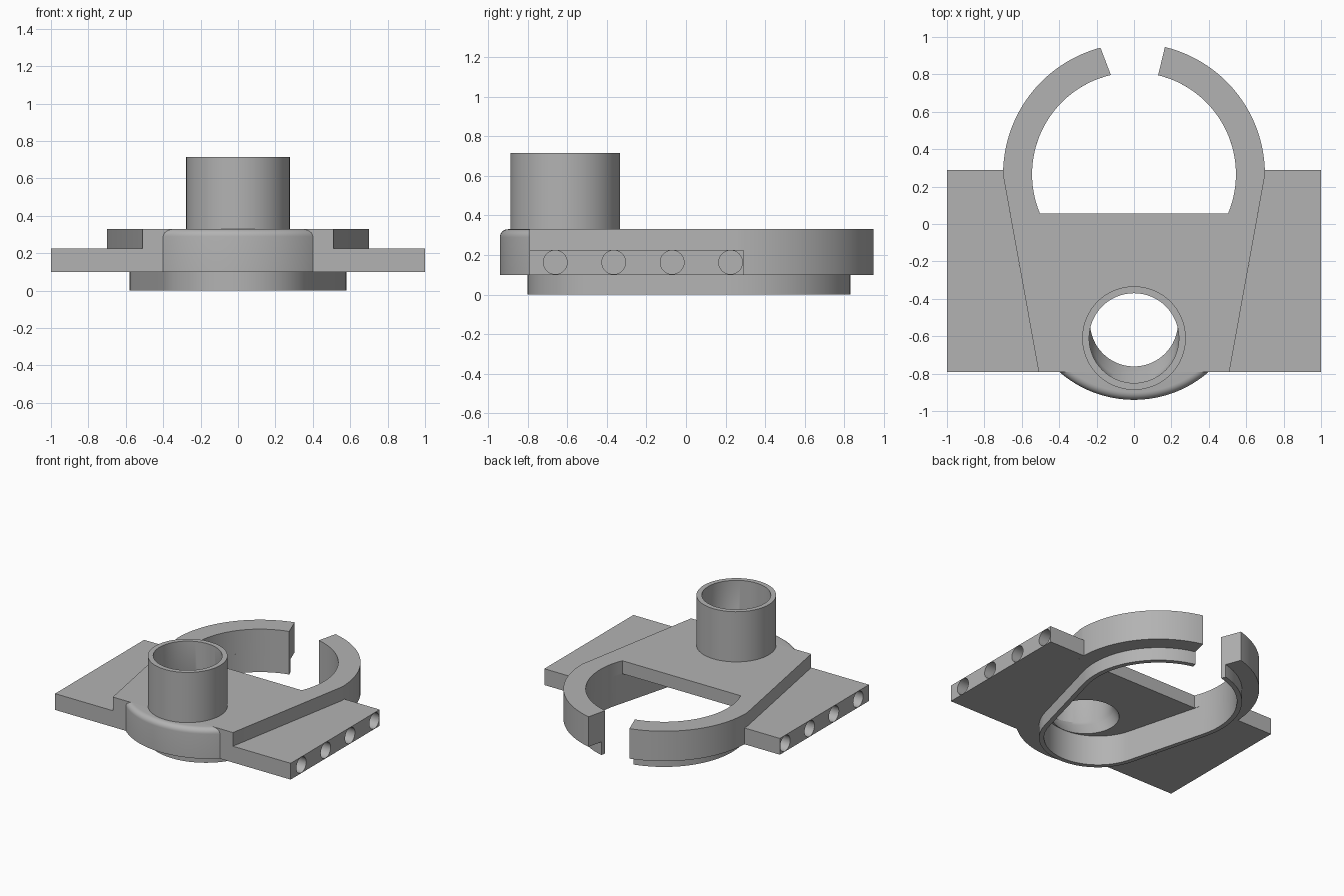
import bpy, bmesh
from math import sin, cos, sqrt, asin, acos, pi, radians

cube = bpy.data.objects.get("Cube")
if cube:
    bpy.data.objects.remove(cube, do_unlink=True)

grey = bpy.data.materials.new("plain grey")
grey.use_nodes = True
grey.diffuse_color = (0.45, 0.45, 0.45, 1)
grey.node_tree.nodes["Principled BSDF"].inputs["Base Color"].default_value = (0.45, 0.45, 0.45, 1)

BOTTOM, WING_TOP, DECK = 0.10, 0.225, 0.33
RING_Y, FRONT_Y, TUBE_Y = 0.266, -0.39, -0.61
FRONT_EDGE, WING_BACK = -0.79, 0.29


def loft(name, layers):
    """Skin matching outlines, each given as (points, z), from bottom to top."""
    bm = bmesh.new()
    rings = [[bm.verts.new((x, y, z)) for x, y in pts] for pts, z in layers]
    n = len(rings[0])
    for low, high in zip(rings, rings[1:]):
        for i in range(n):
            j = (i + 1) % n
            bm.faces.new((low[i], low[j], high[j], high[i]))
    bm.faces.new(rings[0][::-1])
    bm.faces.new(rings[-1])
    bmesh.ops.recalc_face_normals(bm, faces=bm.faces)
    mesh = bpy.data.meshes.new(name)
    bm.to_mesh(mesh)
    bm.free()
    obj = bpy.data.objects.new(name, mesh)
    mesh.materials.append(grey)
    bpy.context.collection.objects.link(obj)
    return obj


def prism(name, pts, z0, z1):
    return loft(name, [(pts, z0), (pts, z1)])


def arc(cy, r, a0, a1, n):
    return [(r * cos(a0 + (a1 - a0) * i / n), cy + r * sin(a0 + (a1 - a0) * i / n))
            for i in range(n + 1)]


def circle(cy, r, n=64):
    return arc(cy, r, 0, 2 * pi, n)[:-1]


def egg(r_back, r_front):
    """Outline hugging the large back circle and the small front circle."""
    a = asin((r_back - r_front) / (RING_Y - FRONT_Y))
    return (arc(RING_Y, r_back, -a, pi + a, 72)
            + arc(FRONT_Y, r_front, pi + a, 2 * pi - a, 48))


def cut(obj, *cutters):
    bpy.context.view_layer.objects.active = obj
    for c in cutters:
        mod = obj.modifiers.new("cut", 'BOOLEAN')
        mod.operation, mod.solver, mod.object = 'DIFFERENCE', 'EXACT', c
        bpy.ops.object.modifier_apply(modifier=mod.name)


# Cutters
inner = egg(0.545, 0.375)
cavity = prism("cavity_cutter", inner, -0.1, 0.23)
back_edge = 0.055
a = asin((back_edge - RING_Y) / 0.545)
opening = prism("opening_cutter", arc(RING_Y, 0.545, a, pi - a, 72), 0.15, 0.5)
gap = prism("gap_cutter", [(-0.087, 0.7), (0.106, 0.7), (0.189, 1.045), (-0.218, 1.045)], -0.1, 0.5)
bore = loft("bore_cutter", [(circle(-0.52, 0.235), 0.18), (circle(-0.52, 0.235), 0.22),
                            (circle(-0.55, 0.237), 0.27), (circle(TUBE_Y, 0.24), 0.36),
                            (circle(TUBE_Y, 0.24), 0.9)])
cutters = [cavity, opening, gap, bore]

# Raised deck with its split ring
side_a = asin(0.006 / 0.7)
deck = prism("deck_and_ring", [(-0.51, FRONT_EDGE), (0.51, FRONT_EDGE)]
             + arc(RING_Y, 0.7, -side_a, pi + side_a, 96), BOTTOM, DECK)
cut(deck, cavity, opening, gap, bore)

# Rounded front bulge
def bulge_outline(inset):
    cy, r = -0.332, 0.608 - inset
    h = acos((cy - FRONT_EDGE) / r)
    return arc(cy, r, -pi / 2 - h, -pi / 2 + h, 48)


fillet = 0.04
steps = [radians(15 * i) for i in range(7)]
bulge = loft("front_bulge", [(bulge_outline(0), BOTTOM)]
             + [(bulge_outline(fillet * (1 - cos(t))), DECK - fillet + fillet * sin(t)) for t in steps])
cut(bulge, bore)

# Thin lip under the deck
lip = prism("lower_lip", egg(0.58, 0.41), 0, BOTTOM)
cut(lip, cavity, gap)

# Upright tube
tube = prism("tube", circle(TUBE_Y, 0.277), DECK, 0.715)
cut(tube, bore)
parts = [deck, bulge, lip, tube]

# Side wings with a row of blind holes
for side, label in ((1, "left"), (-1, "right")):
    wing = prism(label + "_wing", [(side * x, y) for x, y in (
        (0.51, FRONT_EDGE), (1, FRONT_EDGE), (1, WING_BACK), (0.699, WING_BACK), (0.7, 0.26))],
        BOTTOM, WING_TOP)
    for i in range(4):
        bpy.ops.mesh.primitive_cylinder_add(
            vertices=32, radius=0.06, depth=0.4,
            location=(side, -0.66 + 0.295 * i, 0.163), rotation=(0, pi / 2, 0))
        hole = bpy.context.object
        cut(wing, hole)
        cutters.append(hole)
    parts.append(wing)

for c in cutters:
    bpy.data.objects.remove(c, do_unlink=True)

# Smooth round walls, keep edges sharp
bpy.ops.object.select_all(action='DESELECT')
for p in parts:
    p.select_set(True)
bpy.context.view_layer.objects.active = deck
bpy.ops.object.shade_smooth_by_angle(angle=radians(30))
